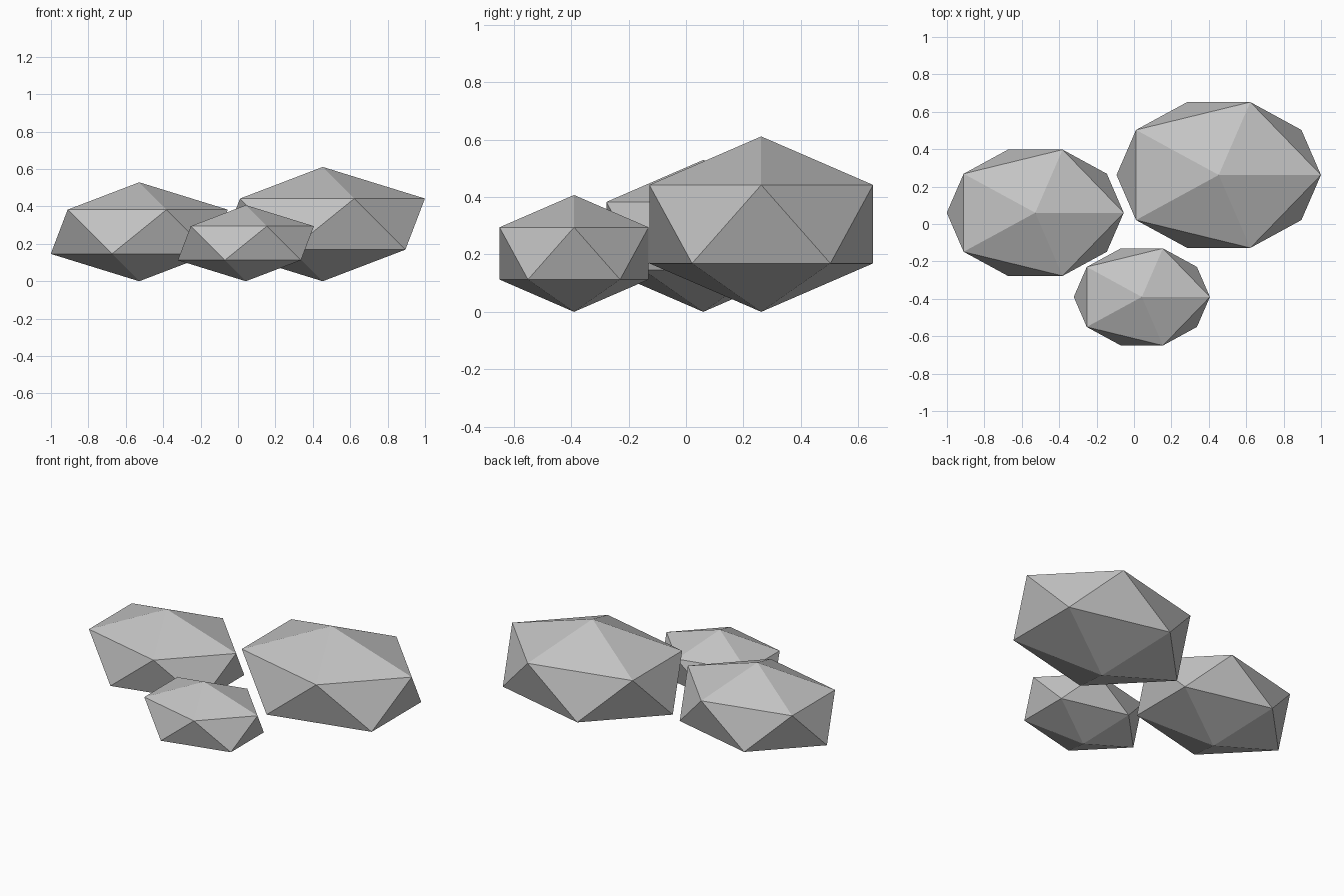
import bpy

default_cube = bpy.data.objects.get("Cube")
if default_cube:
    bpy.data.objects.remove(default_cube, do_unlink=True)

# Stone colour
stone = bpy.data.materials.new("stone grey")
stone.use_nodes = True
GREY = (0.55, 0.55, 0.55, 1)
stone.diffuse_color = GREY
shader = stone.node_tree.nodes["Principled BSDF"]
shader.inputs["Base Color"].default_value = GREY
shader.inputs["Roughness"].default_value = 0.9


def add_rock(name, x, y, size):
    """Flattened, flat-faced icosahedron resting on the ground."""
    height = size / 2
    bpy.ops.mesh.primitive_ico_sphere_add(subdivisions=1, radius=1)
    rock = bpy.context.object
    rock.name = rock.data.name = name
    # Shape the mesh itself so the object keeps a unit scale
    for v in rock.data.vertices:
        v.co.x *= size
        v.co.y *= size * 0.75
        v.co.z *= height
    rock.location = (x, y, height)
    rock.data.materials.append(stone)
    bpy.ops.object.shade_flat()


add_rock("large_rock", 0.453, 0.262, 0.611)
add_rock("medium_rock", -0.528, 0.06, 0.529)
add_rock("small_rock", 0.042, -0.39, 0.407)
